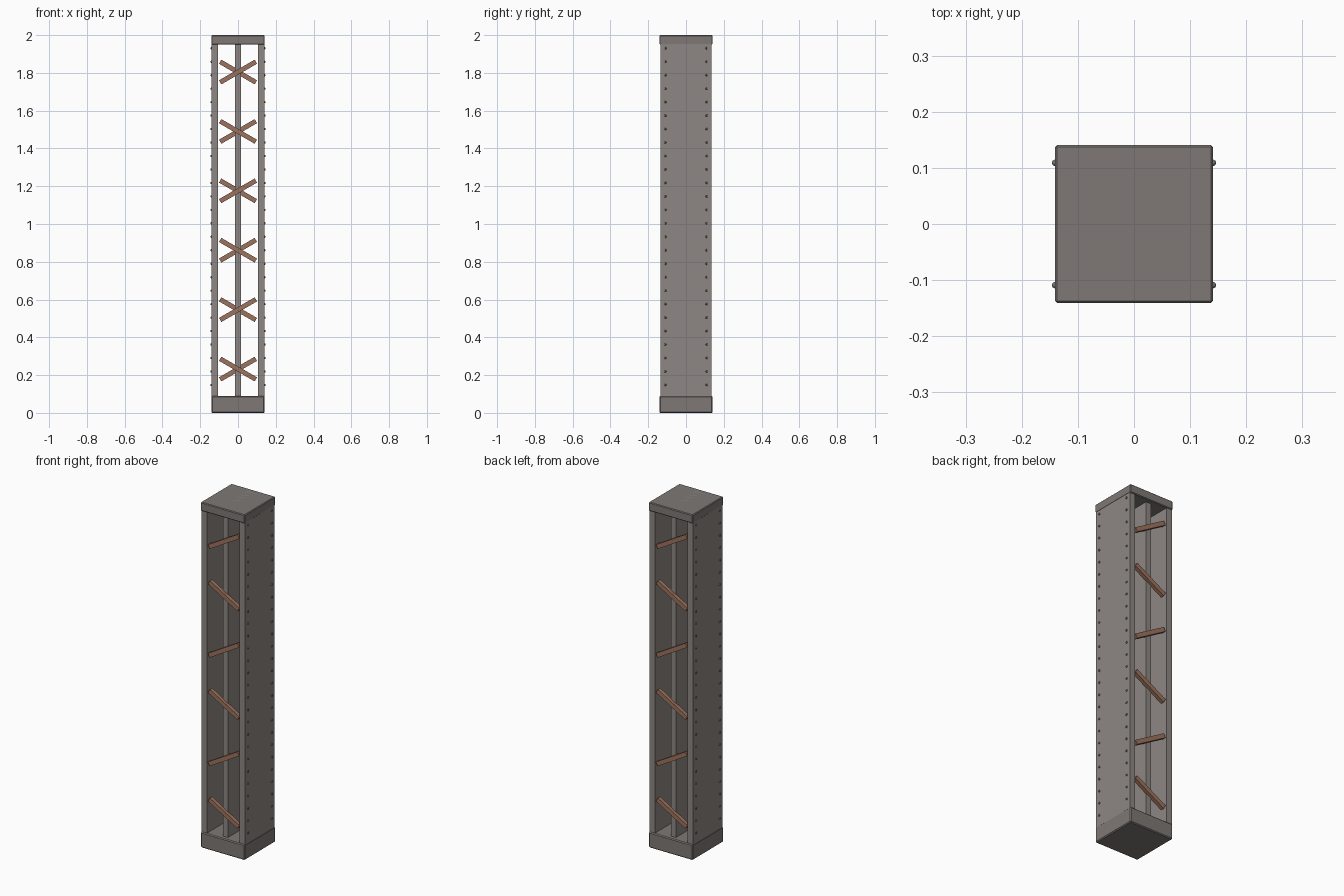
import bpy, math
from mathutils import Matrix

if "Cube" in bpy.data.objects:
    bpy.data.objects.remove(bpy.data.objects["Cube"])


def material(name, rgb):
    m = bpy.data.materials.new(name)
    m.diffuse_color = (*rgb, 1)
    m.use_nodes = True
    m.node_tree.nodes["Principled BSDF"].inputs["Base Color"].default_value = m.diffuse_color
    return m


steel = material("steel", (0.27, 0.245, 0.23))
dark_steel = material("dark_steel", (0.21, 0.19, 0.18))
rust = material("rust", (0.33, 0.17, 0.11))


def box(name, lo, hi, mat, bevel=0.0, tilt=0.0):
    size = [b - a for a, b in zip(lo, hi)]
    mid = [(a + b) / 2 for a, b in zip(lo, hi)]
    bpy.ops.mesh.primitive_cube_add(size=1, location=mid)
    ob = bpy.context.object
    ob.name = name
    ob.data.transform(Matrix.Diagonal((*size, 1)))
    ob.rotation_euler.y = tilt
    ob.data.materials.append(mat)
    if bevel:
        mod = ob.modifiers.new("chamfer", "BEVEL")
        mod.width = bevel
        mod.segments = 1
    return ob


# Base block and top cap
box("base", (-0.141, -0.141, 0), (0.141, 0.141, 0.09), dark_steel, 0.005)
box("cap", (-0.141, -0.141, 1.95), (0.141, 0.141, 2.0), dark_steel, 0.004)

# Centre web and two side plates
box("centre_web", (-0.016, -0.115, 0.05), (0.016, 0.115, 2.0), steel)
for side, x in (("left", -0.1225), ("right", 0.1225)):
    box(side + "_plate", (x - 0.0175, -0.135, 0.08), (x + 0.0175, 0.135, 1.96), steel)

# Diagonal braces, alternating direction, opposite on front and back
for i in range(6):
    z = 0.232 + i * 0.3145
    for face, y, s in (("front", -0.121, 1), ("back", 0.121, -1)):
        tilt = math.radians(30) * s * (1 if i % 2 == 0 else -1)
        box(f"{face}_brace_{i + 1}", (-0.109, y - 0.011, z - 0.0125),
            (0.109, y + 0.011, z + 0.0125), rust, tilt=tilt)

# Rivets along the edges of both side plates
bpy.ops.mesh.primitive_uv_sphere_add(segments=8, ring_count=6, radius=0.006)
proto = bpy.context.object
mesh = proto.data
mesh.name = "rivet"
mesh.materials.append(dark_steel)
bpy.data.objects.remove(proto)
for x in (-0.1405, 0.1405):
    for y in (-0.109, 0.109):
        for i in range(26):
            rivet = bpy.data.objects.new("rivet", mesh)
            rivet.location = (x, y, 0.148 + i * 0.0713)
            bpy.context.collection.objects.link(rivet)
